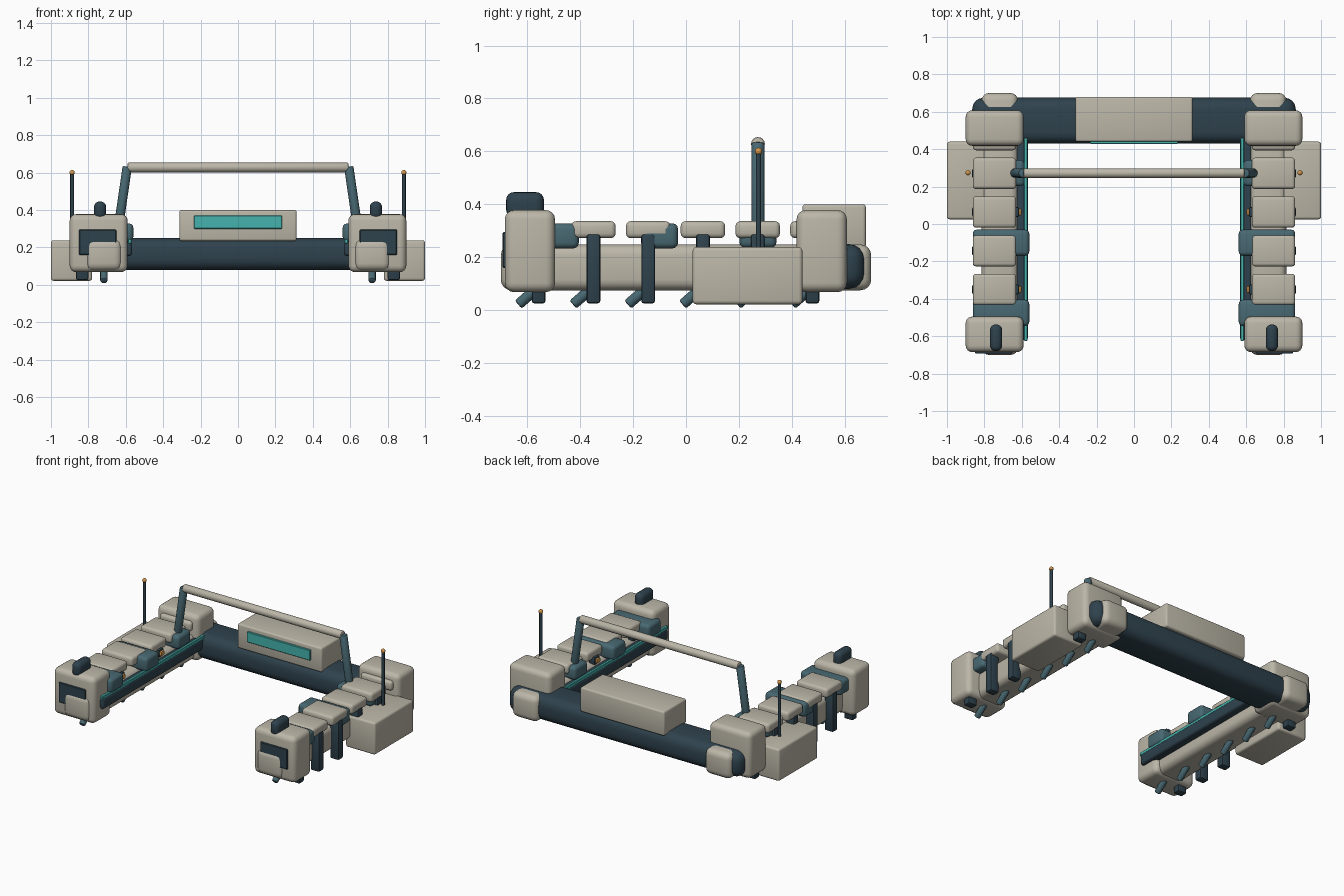
import bpy, bmesh
from mathutils import Vector, Matrix

if "Cube" in bpy.data.objects:
    bpy.data.objects.remove(bpy.data.objects["Cube"])


def material(name, rgb):
    m = bpy.data.materials.new(name)
    m.diffuse_color = (*rgb, 1)
    m.use_nodes = True
    m.node_tree.nodes["Principled BSDF"].inputs["Base Color"].default_value = m.diffuse_color
    return m


TAN = material("warm_shell", (0.50, 0.47, 0.39))
DARK = material("dark_slate", (0.028, 0.055, 0.075))
BLUE = material("blue_steel", (0.065, 0.14, 0.17))
TEAL = material("teal_glow", (0.06, 0.45, 0.42))
AMBER = material("amber", (0.65, 0.30, 0.07))


def finish(bm, name, mat, loc=(0, 0, 0)):
    bmesh.ops.recalc_face_normals(bm, faces=bm.faces)
    me = bpy.data.meshes.new(name)
    bm.to_mesh(me)
    bm.free()
    me.materials.append(mat)
    ob = bpy.data.objects.new(name, me)
    ob.location = loc
    bpy.context.collection.objects.link(ob)
    bpy.ops.object.select_all(action='DESELECT')
    ob.select_set(True)
    bpy.context.view_layer.objects.active = ob
    bpy.ops.object.shade_smooth_by_angle(angle=0.6)
    return ob


def box(name, x, y, z, mat, bevel=0.01, seg=3):
    """Rounded box given by its (min, max) range on each axis."""
    bm = bmesh.new()
    bmesh.ops.create_cube(bm, size=1)
    size = [r[1] - r[0] for r in (x, y, z)]
    bmesh.ops.scale(bm, vec=size, verts=bm.verts)
    if bevel:
        bmesh.ops.bevel(bm, geom=bm.edges[:], offset=bevel, segments=seg,
                        profile=0.5, affect='EDGES', clamp_overlap=True)
    return finish(bm, name, mat, [sum(r) / 2 for r in (x, y, z)])


def rod(name, a, b, r, mat, sides=16, bevel=0.006):
    """Cylinder between two points with softened ends."""
    a, b = Vector(a), Vector(b)
    bm = bmesh.new()
    bmesh.ops.create_cone(bm, cap_ends=True, segments=sides, radius1=r,
                          radius2=r, depth=(b - a).length)
    if bevel:
        rims = [e for e in bm.edges if any(len(f.verts) > 4 for f in e.link_faces)]
        bmesh.ops.bevel(bm, geom=rims, offset=bevel, segments=2,
                        profile=0.5, affect='EDGES')
    rot = Vector((0, 0, 1)).rotation_difference(b - a).to_matrix().to_4x4()
    bmesh.ops.transform(bm, matrix=Matrix.Translation((a + b) / 2) @ rot, verts=bm.verts)
    return finish(bm, name, mat)


def ball(name, c, r, mat):
    bm = bmesh.new()
    bmesh.ops.create_uvsphere(bm, u_segments=16, v_segments=10, radius=r)
    return finish(bm, name, mat, c)


def sbox(s, name, x, *args, **kw):
    """Box on side s (+1 right, -1 left)."""
    side = "right_" if s > 0 else "left_"
    return box(side + name, sorted((s * x[0], s * x[1])), *args, **kw)


# Rear cross beam and centre console
box("rear_beam", (-0.865, 0.865), (0.43, 0.675), (0.08, 0.25), DARK, 0.06, 4)
box("rear_console", (-0.313, 0.313), (0.44, 0.68), (0.235, 0.40), TAN, 0.012)
box("console_panel", (-0.235, 0.235), (0.428, 0.45), (0.30, 0.37), TEAL, 0.003, 1)

# Overhead bar
rod("overhead_bar", (-0.59, 0.272, 0.628), (0.59, 0.272, 0.628), 0.026, TAN)

for s in (1, -1):
    side = "right_" if s > 0 else "left_"
    # Side rail with end caps
    sbox(s, "rail", (0.62, 0.815), (-0.70, 0.70), (0.075, 0.248), TAN, 0.04, 4)
    sbox(s, "front_cap", (0.59, 0.90), (-0.685, -0.495), (0.068, 0.378), TAN, 0.035, 4)
    sbox(s, "rear_cap", (0.59, 0.90), (0.418, 0.608), (0.068, 0.378), TAN, 0.035, 4)
    sbox(s, "front_plate", (0.65, 0.85), (-0.693, -0.67), (0.16, 0.295), DARK, 0.004, 1)
    sbox(s, "cap_knob", (0.705, 0.77), (-0.68, -0.537), (0.35, 0.446), DARK, 0.03, 4)

    # Inner tube and light strip
    sbox(s, "inner_tube", (0.566, 0.63), (-0.62, 0.46), (0.155, 0.23), DARK, 0.015)
    sbox(s, "light_strip", (0.569, 0.588), (-0.625, 0.46), (0.222, 0.245), TEAL, 0.003, 1)

    # Outer pannier and antenna
    sbox(s, "pannier", (0.78, 1.0), (0.025, 0.44), (0.022, 0.238), TAN, 0.014)
    rod(side + "antenna", (s * 0.887, 0.274, 0.22), (s * 0.887, 0.274, 0.60), 0.010, DARK, 12, 0)
    ball(side + "antenna_tip", (s * 0.887, 0.274, 0.60), 0.014, AMBER)

    # Repeated top pads, posts and angled feet
    for i in range(6):
        y = -0.557 + i * 0.207
        if 0 < i:
            sbox(s, f"pad_{i}", (0.63, 0.862), (y - 0.084, y + 0.084), (0.272, 0.336), TAN, 0.018)
        sbox(s, f"post_{i}", (0.80, 0.866), (y - 0.026, y + 0.026), (0.025, 0.288), DARK, 0.01, 2)
        rod(f"{side}foot_{i}", (s * 0.717, y - 0.077, 0.021), (s * 0.717, y + 0.02, 0.105),
            0.02, BLUE, 12, 0.007)

    # Cross clamps under the pads
    for i, y in enumerate((-0.475, -0.10)):
        sbox(s, f"clamp_{i}", (0.56, 0.862), (y - 0.07, y + 0.07), (0.233, 0.328), BLUE, 0.022)
    sbox(s, "bar_base", (0.585, 0.85), (0.202, 0.342), (0.235, 0.325), BLUE, 0.022)
    rod(side + "bar_post", (s * 0.645, 0.272, 0.27), (s * 0.592, 0.272, 0.632), 0.025, BLUE)

    # Amber marker lights between clamps
    for i, y in enumerate((-0.35, 0.064)):
        sbox(s, f"marker_mount_{i}", (0.615, 0.66), (y - 0.026, y + 0.026), (0.24, 0.29), DARK, 0.006, 2)
        sbox(s, f"marker_{i}", (0.602, 0.625), (y - 0.018, y + 0.018), (0.25, 0.28), AMBER, 0.006, 2)
